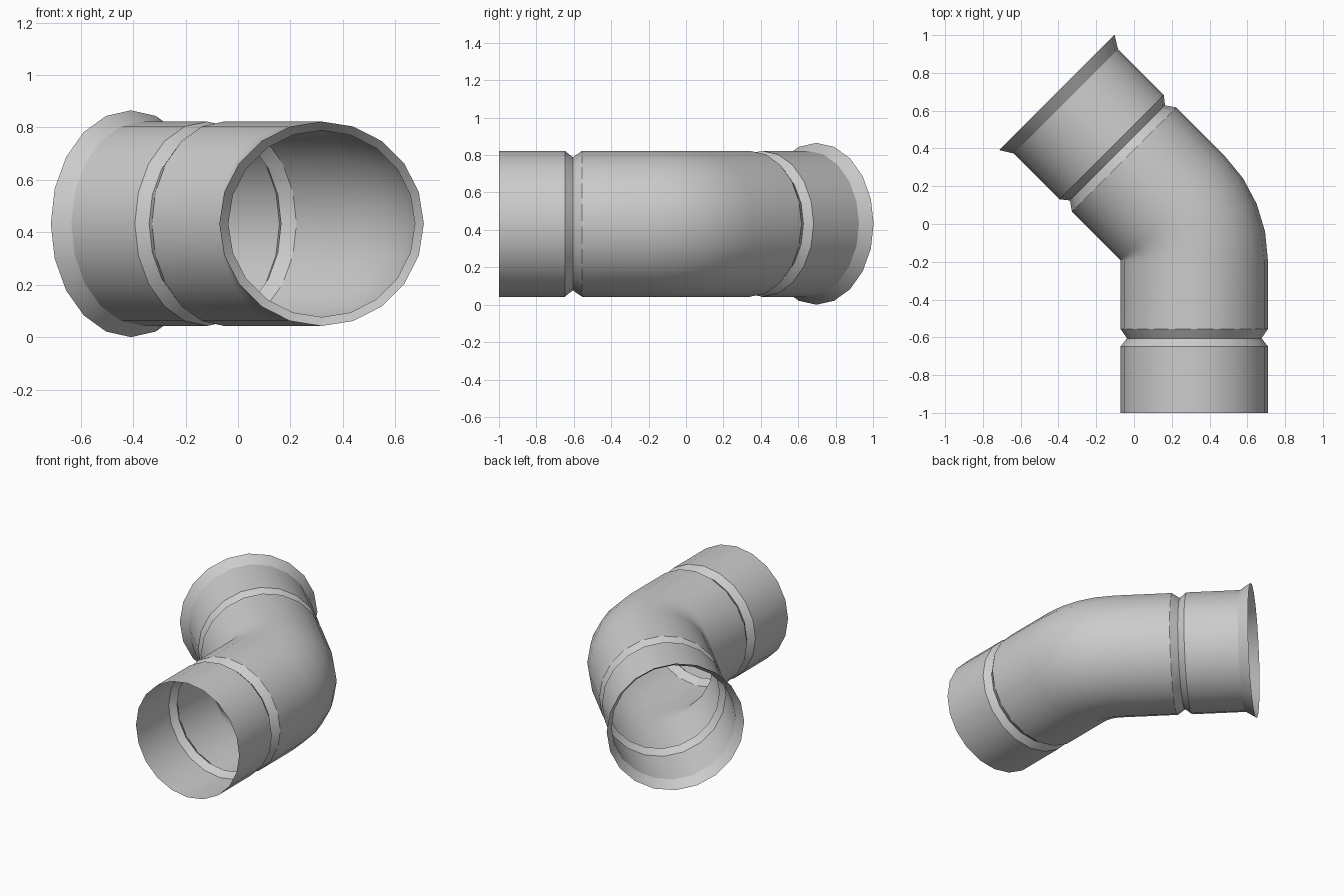
import bpy, bmesh
from math import sin, cos, pi, radians

if "Cube" in bpy.data.objects:
    bpy.data.objects.remove(bpy.data.objects["Cube"])

SIDES = 20
R, R_GROOVE, R_RIM = 0.39, 0.356, 0.4325   # pipe, groove and flared rim radii
BEND = 0.393                               # bend radius of the centre line
CX, CY, CZ = -0.074, -0.193, 0.4325        # bend centre
ANGLE, STEPS = radians(45), 4

# Distance along a straight leg from the bend, and radius there
groove = [(0.363, R), (0.412, R_GROOVE), (0.455, R)]
inlet = groove + [(0.807, R)]
socket = groove + [(0.798, R), (0.866, R_RIM)]

# Stations along the pipe: bend angle, signed straight offset, radius
stations = [(0, -d, r) for d, r in reversed(inlet)]
stations += [(ANGLE * i / STEPS, 0, R) for i in range(STEPS + 1)]
stations += [(ANGLE, d, r) for d, r in socket]

# Sweep the round section along the stations as an open shell
bm = bmesh.new()
rings = []
for a, d, r in stations:
    ring = []
    for k in range(SIDES):
        t = 2 * pi * k / SIDES
        out = BEND + r * cos(t)
        ring.append(bm.verts.new((CX + out * cos(a) - d * sin(a),
                                  CY + out * sin(a) + d * cos(a),
                                  CZ + r * sin(t))))
    rings.append(ring)
for lo, hi in zip(rings, rings[1:]):
    for k in range(SIDES):
        n = (k + 1) % SIDES
        bm.faces.new((lo[k], hi[k], hi[n], lo[n]))

mesh = bpy.data.meshes.new("pipe_elbow")
bm.to_mesh(mesh)
bm.free()
pipe = bpy.data.objects.new("pipe_elbow", mesh)
bpy.context.collection.objects.link(pipe)

# Smooth walls, crisp groove edges
bpy.context.view_layer.objects.active = pipe
pipe.select_set(True)
bpy.ops.object.shade_smooth_by_angle(angle=radians(30))
